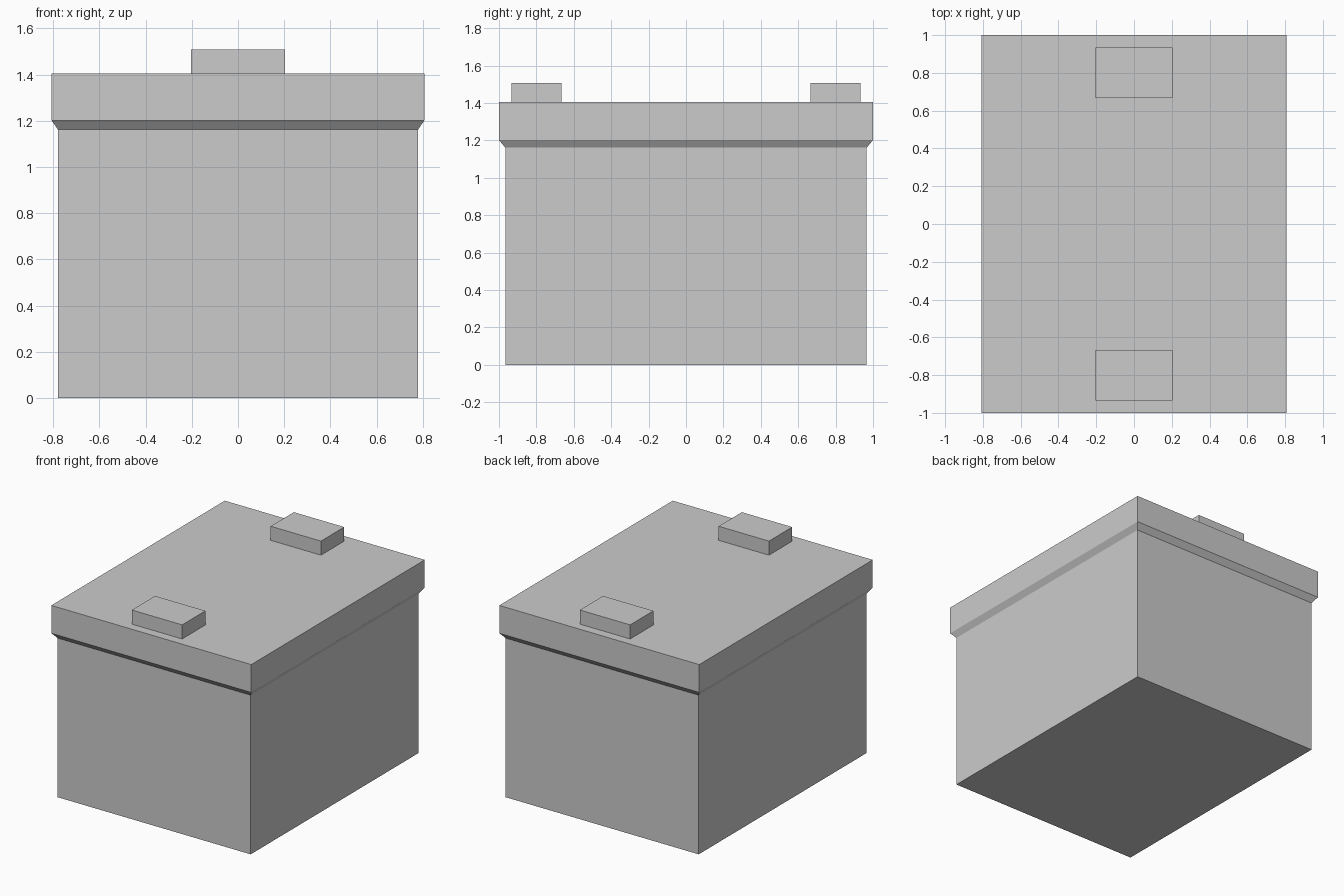
import bpy, bmesh

if "Cube" in bpy.data.objects:
    bpy.data.objects.remove(bpy.data.objects["Cube"])


def loft_box(name, sections, location=(0, 0, 0)):
    """Closed solid from stacked rectangles given as (half_x, half_y, z)."""
    bm = bmesh.new()
    rings = [[bm.verts.new((sx * hx, sy * hy, z))
              for sx, sy in ((-1, -1), (1, -1), (1, 1), (-1, 1))]
             for hx, hy, z in sections]
    bm.faces.new(rings[0][::-1])
    for low, high in zip(rings, rings[1:]):
        for i in range(4):
            j = (i + 1) % 4
            bm.faces.new((low[i], low[j], high[j], high[i]))
    bm.faces.new(rings[-1])
    mesh = bpy.data.meshes.new(name)
    bm.to_mesh(mesh)
    bm.free()
    obj = bpy.data.objects.new(name, mesh)
    obj.location = location
    bpy.context.collection.objects.link(obj)
    return obj


LID_TOP = 1.405

# Straight case flaring through a chamfer into the wider lid
loft_box("battery_case", [
    (0.779, 0.966, 0.0),
    (0.779, 0.966, 1.161),
    (0.807, 1.0, 1.202),
    (0.807, 1.0, LID_TOP),
])

# Terminal blocks near the front and back edges of the lid
for name, side in (("front_terminal", -1), ("back_terminal", 1)):
    loft_box(name, [(0.203, 0.134, 0.0), (0.203, 0.134, 0.103)],
             (0, side * 0.8, LID_TOP))
